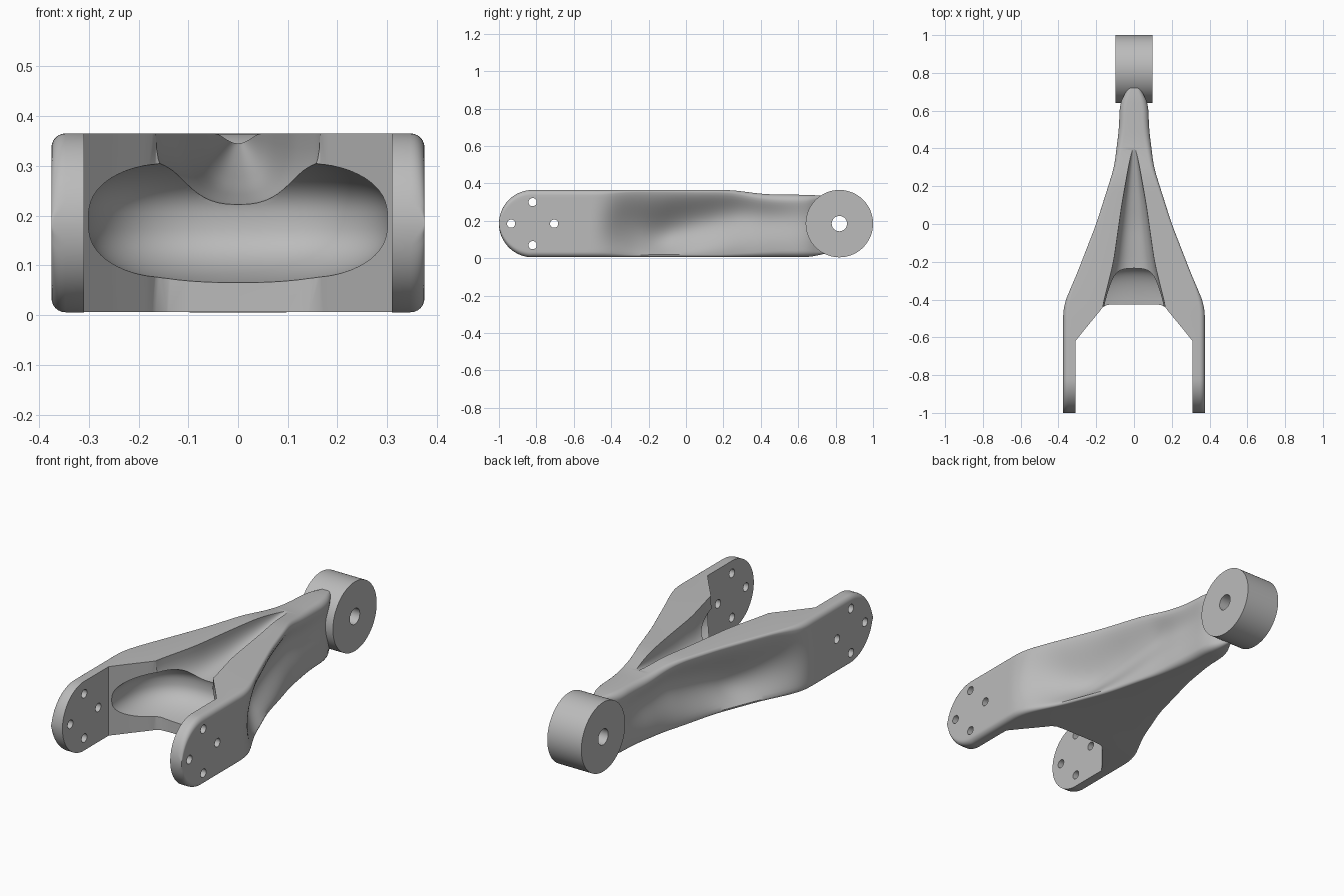
import bpy
import bmesh
import math
from mathutils import Matrix

if "Cube" in bpy.data.objects:
    bpy.data.objects.remove(bpy.data.objects["Cube"], do_unlink=True)

steel = bpy.data.materials.new("plain_grey")
steel.use_nodes = True
GREY = (0.5, 0.5, 0.5, 1)
steel.diffuse_color = GREY
steel.node_tree.nodes["Principled BSDF"].inputs["Base Color"].default_value = GREY

MID, RAD = 0.185, 0.18          # height of the pivot axes, end radius
FORK_Y, HUB_Y = -0.82, 0.82


def make(name, bm):
    bmesh.ops.recalc_face_normals(bm, faces=bm.faces)
    mesh = bpy.data.meshes.new(name)
    bm.to_mesh(mesh)
    bm.free()
    mesh.materials.append(steel)
    ob = bpy.data.objects.new(name, mesh)
    bpy.context.collection.objects.link(ob)
    return ob


def loft(name, rings):
    bm = bmesh.new()
    loops = [[bm.verts.new(p) for p in ring] for ring in rings]
    for a, b in zip(loops, loops[1:]):
        n = len(a)
        for i in range(n):
            j = (i + 1) % n
            bm.faces.new((a[i], a[j], b[j], b[i]))
    bm.faces.new(loops[0])
    bm.faces.new(loops[-1])
    return make(name, bm)


def rod(name, y, z, radius, length, sides):
    bm = bmesh.new()
    bmesh.ops.create_cone(bm, cap_ends=True, segments=sides, radius1=radius,
                          radius2=radius, depth=length)
    bm.transform(Matrix.Translation((0, y, z)) @ Matrix.Rotation(math.pi / 2, 4, 'Y'))
    return make(name, bm)


def cut(ob, cutter):
    mod = ob.modifiers.new("cut", 'BOOLEAN')
    mod.operation, mod.solver, mod.object = 'DIFFERENCE', 'EXACT', cutter
    bpy.context.view_layer.objects.active = ob
    bpy.ops.object.modifier_apply(modifier=mod.name)
    bpy.data.objects.remove(cutter, do_unlink=True)


def linear(keys, y):
    if y <= keys[0][0]:
        return keys[0][1]
    for (a, u), (b, v) in zip(keys, keys[1:]):
        if y <= b:
            return u + (v - u) * (y - a) / (b - a)
    return keys[-1][1]


def curve(keys, y, soft=0.05):
    # Key values joined by lines with softened corners
    return sum(linear(keys, y + soft * k / 4) for k in range(-4, 5)) / 9


def power(v, p):
    return math.copysign(abs(v) ** p, v)


# Arm outline along its length
edge = [(-0.44, 0.375), (-0.39, 0.357), (-0.27, 0.305), (0, 0.2), (0.3, 0.105),
        (0.5, 0.08), (0.64, 0.075), (0.69, 0.055), (0.74, 0.01)]
crest = [(0.24, 0.365), (0.42, 0.342), (0.7, 0.338), (0.75, 0.33)]
keel = [(0.68, 0.006), (0.75, 0.03)]
corner = [(-0.45, 0.028), (-0.3, 0.012), (0.2, 0.015), (0.5, 0.035)]
# Hollowed flank: depth, height of the deepest line, and draw-in at the bottom
inset = [(-0.46, 0), (-0.3, 0.06), (-0.13, 0.1), (0.1, 0.075), (0.35, 0.035), (0.65, 0.012)]
waist = [(-0.35, 0.45), (-0.15, 0.34), (0, 0.45), (0.3, 0.62)]
tuck = [(-0.48, 0), (-0.25, 0.03), (0, 0.03), (0.3, 0.01)]


def arm_ring(y):
    top, low = curve(crest, y), curve(keel, y)
    if y < FORK_Y:
        half = max(0.004, math.sqrt(max(0, RAD ** 2 - (y - FORK_Y) ** 2)))
        top, low = MID + half, MID - half
    r = min(curve(corner, y), (top - low) / 3)
    e, d, b = curve(edge, y), curve(inset, y), curve(tuck, y)
    r = min(r, e / 2)
    bend = math.log(0.5) / math.log(curve(waist, y))
    arc = [(r - r * math.sin(math.pi * k / 12), r - r * math.cos(math.pi * k / 12))
           for k in range(7)]
    side = [(e - b - u, low + v) for u, v in arc]
    for k in range(1, 20):
        t = k / 20
        dip = d * math.sin(math.pi * t ** bend) ** 1.5 + b * (1 - t) ** 2
        side.append((e - dip, low + r + (top - low - 2 * r) * t))
    side += [(e - u, top - v) for u, v in reversed(arc)]
    return [(x, y, z) for x, z in side] + [(-x, y, z) for x, z in reversed(side)]


ys = [FORK_Y - RAD * math.cos(math.pi / 2 * i / 20) for i in range(20)]
ys += [FORK_Y + 1.56 * i / 80 for i in range(81)]
arm = loft("swing_arm", [arm_ring(y) for y in ys])

# Open fork between the two plates
plan = [(0.31, -1.1), (0.31, -0.62), (0.25, -0.545), (0.18, -0.46), (0.165, -0.44),
        (0.14, -0.428), (0.1, -0.425)]
plan += [(-x, y) for x, y in reversed(plan)]
cut(arm, loft("fork_gap", [[(x, y, z) for x, y in plan] for z in (-0.1, 0.5)]))

# Rounded hollow reaching into both arms
bm = bmesh.new()
bmesh.ops.create_uvsphere(bm, u_segments=64, v_segments=40, radius=1)
for v in bm.verts:
    v.co = [power(c, 0.8) for c in v.co]
bm.transform(Matrix.Translation((0, -0.55, 0.19)) @ Matrix.Diagonal((0.303, 0.32, 0.13, 1)))
cut(arm, make("hollow", bm))

# Tapering trough along the top
width = [(-0.45, 0.17), (-0.27, 0.125), (-0.2, 0.108), (0.1, 0.065), (0.3, 0.03), (0.42, 0.008)]
floor = [(-0.24, 0.22), (0, 0.25), (0.2, 0.295), (0.42, 0.352)]


def trough_ring(y):
    w, low = curve(width, y), curve(floor, y)
    pts = [(w, y, 0.5)]
    for k in range(25):
        a = math.pi * k / 24
        pts.append((w * power(math.cos(a), 0.8), y,
                    0.367 - (0.367 - low) * abs(math.sin(a)) ** 0.75))
    return pts + [(-w, y, 0.5)]


cut(arm, loft("trough", [trough_ring(-0.6 + 1.02 * i / 50) for i in range(51)]))

# Four bolt holes through each fork plate
for i in range(4):
    a = i * math.pi / 2
    cut(arm, rod("bolt_hole", FORK_Y + 0.115 * math.cos(a), MID + 0.115 * math.sin(a),
                 0.022, 1, 24))

# Pivot hub with its bore
hub = rod("pivot_hub", HUB_Y, MID, RAD, 0.196, 96)
cut(hub, rod("bore", HUB_Y, MID, 0.041, 1, 40))

for ob in (arm, hub):
    bpy.ops.object.select_all(action='DESELECT')
    ob.select_set(True)
    bpy.context.view_layer.objects.active = ob
    bpy.ops.object.shade_smooth_by_angle(angle=math.radians(35))
